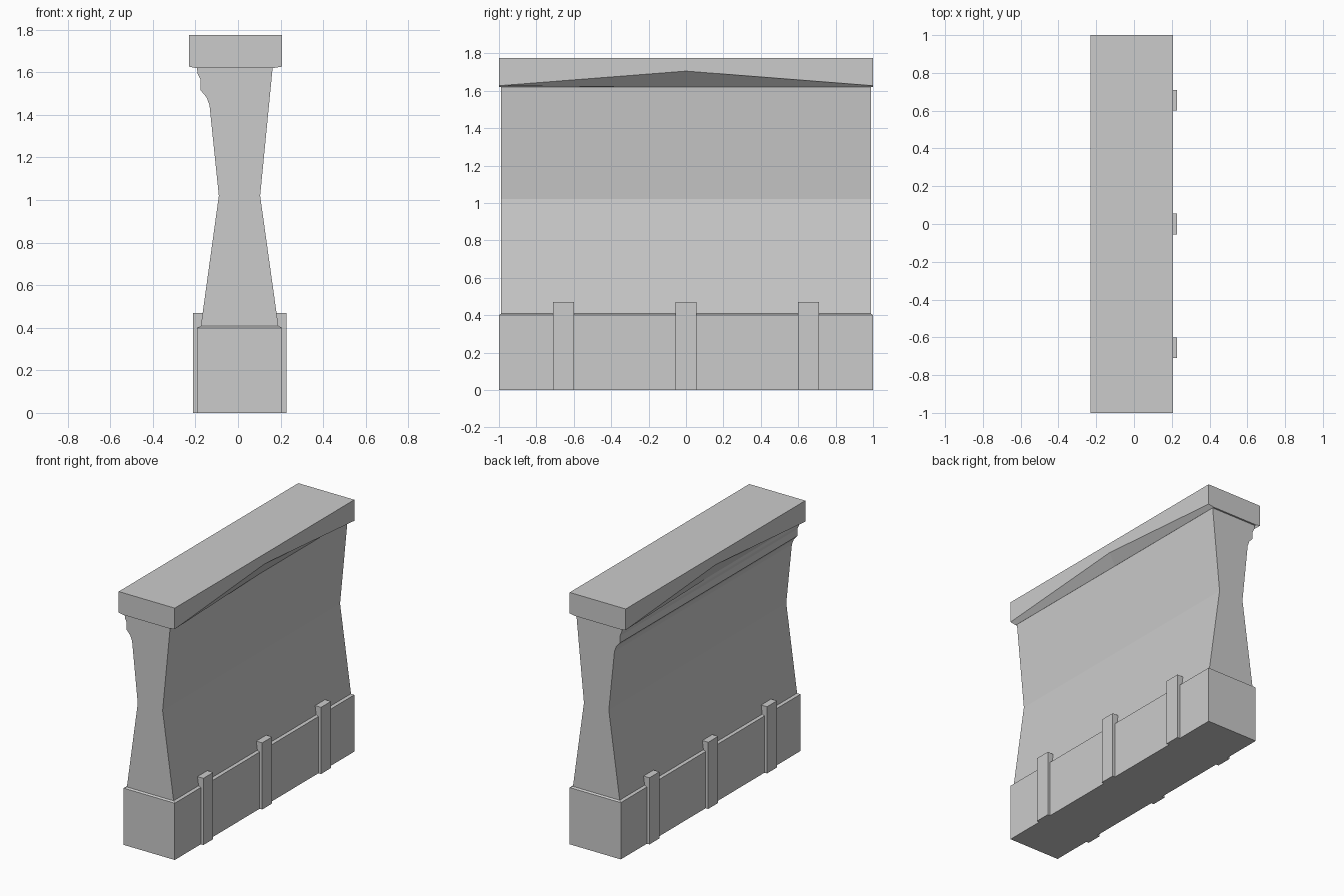
import bpy, bmesh

if "Cube" in bpy.data.objects:
    bpy.data.objects.remove(bpy.data.objects["Cube"])


def loft(name, rings):
    """Skin a list of equal-length closed point rings and close both ends."""
    bm = bmesh.new()
    rows = [[bm.verts.new(p) for p in ring] for ring in rings]
    n = len(rows[0])
    for a, b in zip(rows, rows[1:]):
        for i in range(n):
            j = (i + 1) % n
            bm.faces.new((a[i], a[j], b[j], b[i]))
    bm.faces.new(rows[0])
    bm.faces.new(rows[-1])
    bmesh.ops.recalc_face_normals(bm, faces=bm.faces)
    mesh = bpy.data.meshes.new(name)
    bm.to_mesh(mesh)
    bm.free()
    obj = bpy.data.objects.new(name, mesh)
    bpy.context.collection.objects.link(obj)
    return obj


def rect(x0, x1, y0, y1, z):
    return [(x0, y0, z), (x1, y0, z), (x1, y1, z), (x0, y1, z)]


# Plinth with a slightly sloped top
loft("base", [rect(-0.192, 0.207, -1, 1, 0),
              rect(-0.192, 0.207, -1, 1, 0.40),
              rect(-0.175, 0.19, -0.988, 0.988, 0.408)])

# Pinched wall with moulding under the cap on the left side
profile = [(0.19, 0.405), (0.104, 1.02), (0.163, 1.625),
           (-0.193, 1.625), (-0.19, 1.595), (-0.176, 1.565), (-0.176, 1.516),
           (-0.148, 1.483), (-0.134, 1.446), (-0.09, 1.02), (-0.175, 0.405)]
loft("wall", [[(x, y, z) for x, z in profile] for y in (-0.988, 0.988)])

# Cap whose lower outer edges rise to a peak in the middle
cap = []
for y, z in ((-1, 1.627), (0, 1.705), (1, 1.627)):
    cap.append([(-0.23, y, 1.775), (0.207, y, 1.775), (0.207, y, z),
                (0.163, y, 1.62), (-0.195, y, 1.62), (-0.23, y, z)])
loft("cap", cap)

# Posts clasping both sides of the plinth
for i, y in enumerate((-0.655, 0, 0.655)):
    loft(f"post_{i + 1}", [rect(-0.212, 0.227, y - 0.055, y + 0.055, z)
                           for z in (0, 0.47)])
